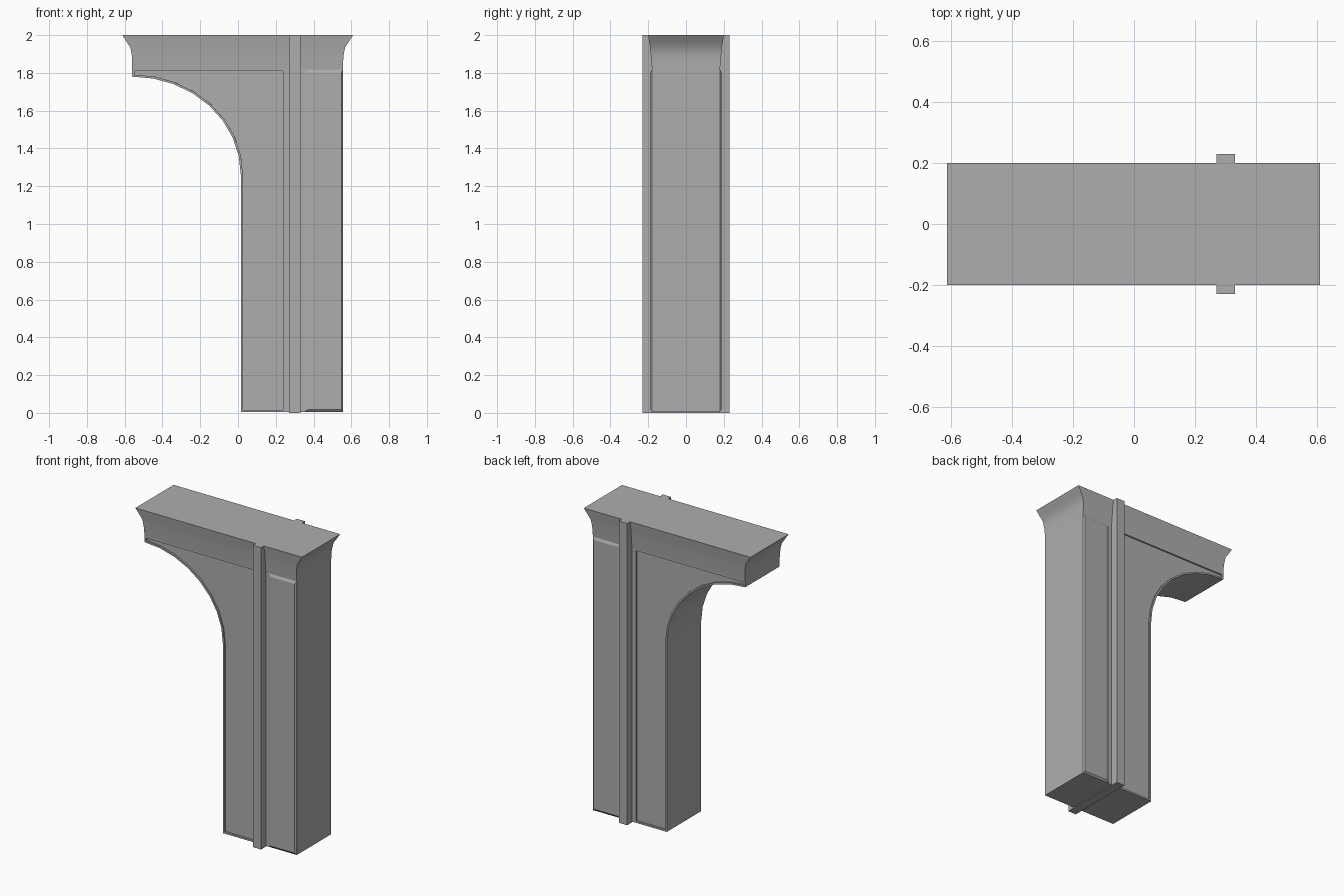
import bpy, bmesh, math

if "Cube" in bpy.data.objects:
    bpy.data.objects.remove(bpy.data.objects["Cube"])

# Dark stone grey shared by every part
stone = bpy.data.materials.new("dark_stone")
stone.diffuse_color = (0.42, 0.42, 0.42, 1)
stone.use_nodes = True
stone.node_tree.nodes["Principled BSDF"].inputs["Base Color"].default_value = stone.diffuse_color


def shade(ob, angle):
    bpy.context.view_layer.objects.active = ob
    ob.select_set(True)
    bpy.ops.object.shade_smooth_by_angle(angle=math.radians(angle))
    ob.select_set(False)


def loft(name, rings):
    """Join matching rings of points and cap both ends."""
    bm = bmesh.new()
    vs = [[bm.verts.new(p) for p in r] for r in rings]
    n = len(vs[0])
    for a, b in zip(vs, vs[1:]):
        for i in range(n):
            j = (i + 1) % n
            bm.faces.new((a[i], a[j], b[j], b[i]))
    bm.faces.new(vs[0])
    bm.faces.new(vs[-1])
    bmesh.ops.recalc_face_normals(bm, faces=bm.faces)
    me = bpy.data.meshes.new(name)
    bm.to_mesh(me)
    bm.free()
    me.materials.append(stone)
    ob = bpy.data.objects.new(name, me)
    bpy.context.collection.objects.link(ob)
    return ob


def rect(x0, x1, hy, z):
    return [(x0, -hy, z), (x1, -hy, z), (x1, hy, z), (x0, hy, z)]


def panel(x0, x1, z0, z1, y):
    return [(x0, y, z0), (x1, y, z0), (x1, y, z1), (x0, y, z1)]


HY = 0.18                    # half depth of the pier
SEAM = 1.82                  # underside of the cornice
BASE = 0.005                 # underside of the pier
LEFT, RIGHT = -0.56, 0.557   # ends of the pier

# Arched half of the pier, with a thin-framed sunken panel front and back
steps = 8
arch = [(LEFT + 0.575 * math.cos(math.pi / 2 * i / steps),
         1.26 + 0.52 * math.sin(math.pi / 2 * i / steps)) for i in range(steps + 1)]
profile = [(0.25, SEAM), (0.25, BASE), (0.015, BASE)] + arch + [(LEFT, SEAM)]
ob = loft("arched_bracket", [[(x, y, z) for x, z in profile] for y in (-HY, HY)])
bm = bmesh.new()
bm.from_mesh(ob.data)
caps = [f for f in bm.faces if abs(f.normal.y) > 0.9]
bmesh.ops.inset_region(bm, faces=caps, thickness=0.011, use_even_offset=True)
bmesh.ops.inset_region(bm, faces=caps, thickness=0.0002, depth=-0.01)
bm.to_mesh(ob.data)
bm.free()
shade(ob, 30)

# Plain half of the pier
loft("pier_block", [rect(0.25, RIGHT, HY, BASE), rect(0.25, RIGHT, HY, SEAM)])

# Raised bevelled panels beside the rib, front and back
for side, s in (("front", -1), ("back", 1)):
    loft("raised_panel_" + side, [panel(0.345, RIGHT, BASE, SEAM, s * (HY - 0.002)),
                                  panel(0.375, 0.547, 0.018, SEAM - 0.018, s * (HY + 0.008))])

# Flared cornice
flare = [(SEAM, 0.0, 0.18), (1.87, 0.0, 0.184), (1.9, 0.003, 0.187),
         (1.935, 0.01, 0.19), (1.965, 0.03, 0.195), (2.0, 0.052, 0.2)]
shade(loft("cornice", [rect(LEFT - d, RIGHT + d, hy, z) for z, d, hy in flare]), 40)

# Full-height rib wrapping the pier
loft("rib", [rect(0.27, 0.33, 0.23, 0), rect(0.27, 0.33, 0.23, 2.0)])
